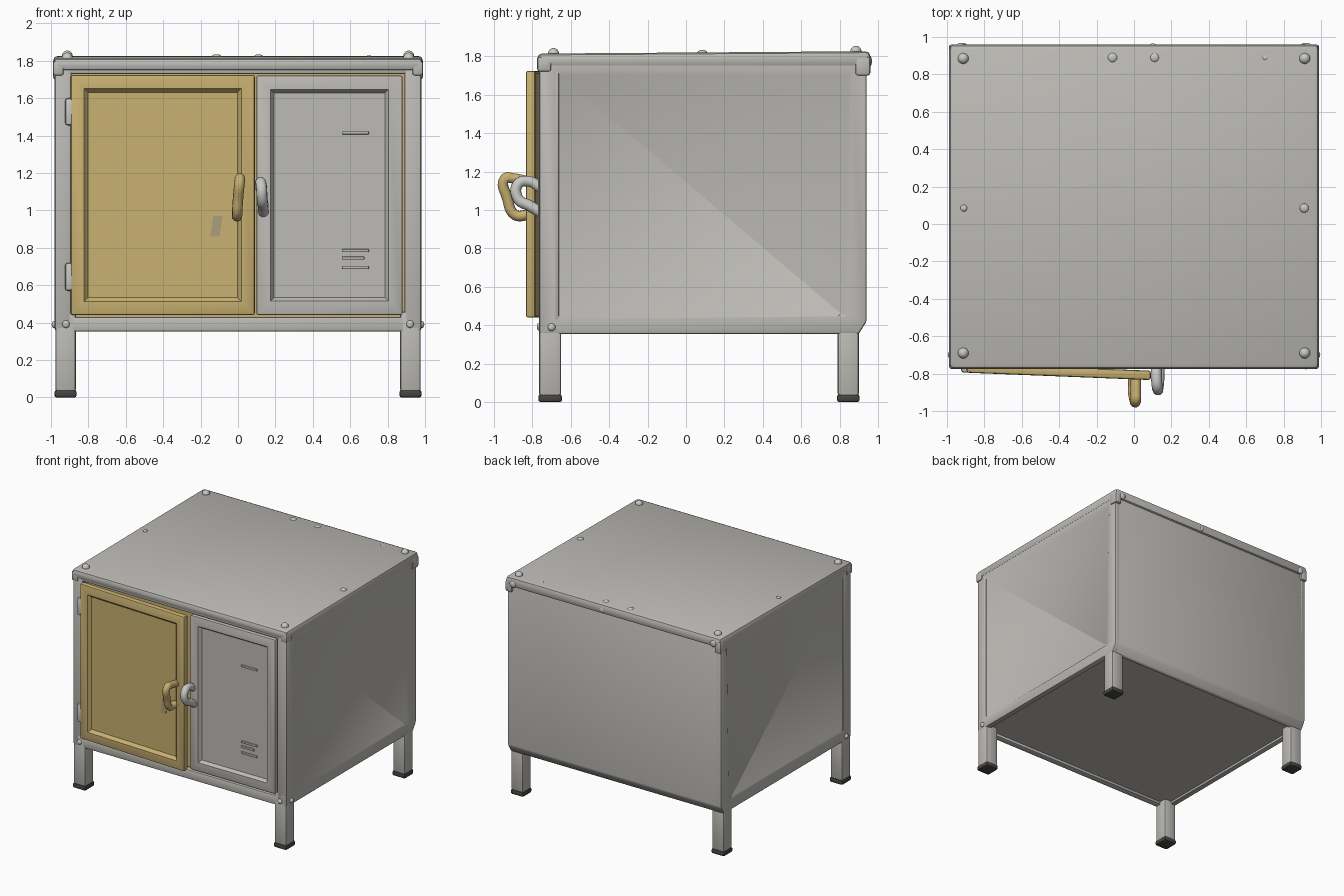
import bpy, bmesh, math
from mathutils import Vector

if "Cube" in bpy.data.objects:
    bpy.data.objects.remove(bpy.data.objects["Cube"])


def material(name, rgb):
    m = bpy.data.materials.new(name)
    m.diffuse_color = (*rgb, 1)
    m.use_nodes = True
    m.node_tree.nodes["Principled BSDF"].inputs["Base Color"].default_value = m.diffuse_color
    return m


GREY = material("warm grey paint", (0.51, 0.50, 0.47))
PALE = material("pale grey metal", (0.58, 0.58, 0.57))
GOLD = material("mustard paint", (0.58, 0.435, 0.165))
CHIP = material("worn paint", (0.40, 0.34, 0.19))
DARK = material("dark rubber", (0.06, 0.058, 0.053))


def finish(name, bm, mat):
    bmesh.ops.recalc_face_normals(bm, faces=bm.faces)
    me = bpy.data.meshes.new(name)
    bm.to_mesh(me)
    bm.free()
    me.materials.append(mat)
    ob = bpy.data.objects.new(name, me)
    bpy.context.collection.objects.link(ob)
    bpy.ops.object.select_all(action='DESELECT')
    ob.select_set(True)
    bpy.context.view_layer.objects.active = ob
    bpy.ops.object.shade_smooth_by_angle(angle=math.radians(40))
    return ob


def bevel_all(bm, width):
    if width:
        bmesh.ops.bevel(bm, geom=bm.edges[:], offset=width, segments=2,
                        profile=0.5, affect='EDGES', clamp_overlap=True)
    bmesh.ops.recalc_face_normals(bm, faces=bm.faces)
    bm.normal_update()


def recess(bm, normal, margin, slope, depth):
    """Sink a panel into the largest face pointing along normal."""
    n = Vector(normal)
    f = max((f for f in bm.faces if f.normal.dot(n) > 0.95), key=lambda f: f.calc_area())
    bmesh.ops.inset_region(bm, faces=[f], thickness=margin, depth=0)
    bmesh.ops.inset_region(bm, faces=[f], thickness=slope, depth=-depth)


def prism(name, yz, x0, x1, mat, bevel=0.01, panel=None):
    """Extrude a side profile (y, z) along x."""
    bm = bmesh.new()
    f = bm.faces.new([bm.verts.new((x0, y, z)) for y, z in yz])
    r = bmesh.ops.extrude_face_region(bm, geom=[f])
    for v in r['geom']:
        if isinstance(v, bmesh.types.BMVert):
            v.co.x = x1
    bevel_all(bm, bevel)
    if panel:
        recess(bm, *panel)
    return finish(name, bm, mat)


def box(name, lo, hi, mat, bevel=0.01, panel=None):
    (x0, y0, z0), (x1, y1, z1) = lo, hi
    return prism(name, [(y0, z0), (y1, z0), (y1, z1), (y0, z1)], x0, x1, mat, bevel, panel)


def rivet(name, loc, r, scale=(1, 1, 1)):
    bm = bmesh.new()
    bmesh.ops.create_uvsphere(bm, u_segments=16, v_segments=10, radius=r)
    for v in bm.verts:
        v.co = Vector([c * s for c, s in zip(v.co, scale)]) + Vector(loc)
    return finish(name, bm, PALE)


def handle(name, pts, r, mat):
    cu = bpy.data.curves.new(name, 'CURVE')
    cu.dimensions = '3D'
    cu.bevel_depth, cu.bevel_resolution, cu.use_fill_caps = r, 3, True
    s = cu.splines.new('BEZIER')
    s.bezier_points.add(len(pts) - 1)
    for p, co in zip(s.bezier_points, pts):
        p.co = co
        p.handle_left_type = p.handle_right_type = 'AUTO'
    s.resolution_u = 6
    cu.materials.append(mat)
    bpy.context.collection.objects.link(bpy.data.objects.new(name, cu))


# Cabinet sides with a shallow pressed panel, lower back corner tucked in
side = [(-0.755, 0.355), (0.90, 0.355), (0.94, 0.42), (0.94, 1.80), (-0.755, 1.80)]
for s, label in ((-1, "left"), (1, "right")):
    prism(label + "_side", side, s * 0.93, s * 0.98, GREY, 0.012,
          ((s, 0, 0), 0.09, 0.03, 0.01))
    # Front post, legs and rubber feet
    box(label + "_front_post", (s * 0.89 if s > 0 else -0.98, -0.765, 0.36),
        (0.98 if s > 0 else -0.89, -0.66, 1.80), GREY, 0.012)
    for y0, y1, where in ((-0.765, -0.65, "front"), (0.79, 0.90, "back")):
        x0, x1 = sorted((s * 0.867, s * 0.977))
        box(f"{label}_{where}_leg", (x0, y0, 0.03), (x1, y1, 0.46), GREY, 0.015)
        box(f"{label}_{where}_foot", (x0 - 0.004, y0 - 0.004, 0.0),
            (x1 + 0.004, y1 + 0.004, 0.04), DARK, 0.012)

# Back, floor, rails and lining
prism("back_panel", [(0.87, 0.355), (0.90, 0.355), (0.94, 0.42), (0.94, 1.80), (0.87, 1.80)],
      -0.975, 0.975, GREY, 0.01)
box("floor", (-0.95, -0.72, 0.375), (0.95, 0.90, 0.40), GREY, 0)
box("bottom_rail", (-0.975, -0.765, 0.352), (0.975, -0.71, 0.43), GREY)
box("top_rail", (-0.97, -0.763, 1.73), (0.97, -0.68, 1.80), GREY)
box("inner_lining", (-0.93, -0.70, 0.40), (0.93, -0.69, 1.76), GOLD, 0)

# Lid with rounded corners, rising slightly to the back
lid = box("lid", (-0.988, -0.775, 1.745), (0.988, 0.96, 1.815), GREY, 0.025)
for v in lid.data.vertices:
    if v.co.z > 1.77:
        v.co.z += 0.012 * (v.co.y + 0.77) / 1.73

# Left door, hinged slightly open
door = box("left_door", (-0.895, -0.795, 0.44), (0.09, -0.745, 1.725), GOLD, 0.012,
           ((0, -1, 0), 0.085, 0.03, 0.025))
for v in door.data.vertices:
    v.co.y -= 0.04 * (v.co.x + 0.895)
chip = prism("paint_chip", [(-0.774, 0.86), (-0.769, 0.86), (-0.769, 0.97), (-0.774, 0.97)],
             -0.14, -0.09, CHIP, 0)
for v in chip.data.vertices:
    v.co.y -= 0.04 * (v.co.x + 0.895)
    v.co.x += 0.15 * (v.co.z - 0.915)

# Right door with vent slits
box("right_door", (0.098, -0.77, 0.44), (0.88, -0.71, 1.722), GREY, 0.012,
    ((0, -1, 0), 0.09, 0.025, 0.025))
for i, z in enumerate((1.415, 0.785, 0.745, 0.695)):
    w = 0.12 if i == 2 else 0.145
    box(f"vent_slit_{i + 1}", (0.555, -0.758, z - 0.008), (0.555 + w, -0.735, z + 0.008), GREY, 0.004)

# Loop handles
handle("left_door_handle", [(0.01, -0.82, 1.15), (0.01, -0.90, 1.165), (0.01, -0.942, 1.165),
       (0.0, -0.93, 1.06), (-0.005, -0.89, 0.975), (-0.005, -0.82, 0.975)], 0.028, GOLD)
handle("right_door_handle", [(0.12, -0.76, 1.12), (0.12, -0.82, 1.15), (0.125, -0.875, 1.135),
       (0.13, -0.875, 1.06), (0.135, -0.81, 1.02), (0.135, -0.76, 0.99)], 0.029, PALE)

# Hinges
for z0, z1, label in ((0.57, 0.72, "lower"), (1.455, 1.60, "upper")):
    box(label + "_hinge", (-0.925, -0.795, z0), (-0.88, -0.75, z1), PALE, 0.015)

# Rivets on the lid
for x in (-0.913, 0.913):
    for y, z in ((0.885, 1.826), (-0.69, 1.815)):
        rivet("lid_corner_rivet", (x, y, z), 0.029)
for x, y, r in ((-0.115, 0.89, 0.026), (0.11, 0.89, 0.025), (0.91, 0.085, 0.024),
                (-0.91, 0.085, 0.018), (0.70, 0.89, 0.015)):
    rivet("lid_small_rivet", (x, y, 1.822), r, (1, 1, 0.5))

# Rivets on front, sides and back
for s in (-1, 1):
    rivet("front_lower_rivet", (s * 0.92, -0.765, 0.392), 0.02, (1, 0.6, 1))
    rivet("side_lower_rivet", (s * 0.98, -0.70, 0.39), 0.02, (0.8, 1, 1))
    rivet("back_upper_rivet", (s * 0.92, 0.955, 1.775), 0.028, (1, 0.5, 1))
rivet("back_middle_rivet", (0.1, 0.955, 1.78), 0.02, (1, 0.5, 1))
# Rounded brackets below the lid corners
for s, label in ((-1, "left"), (1, "right")):
    x0, x1 = sorted((s * 0.93, s * 0.99))
    box(label + "_front_bracket", (x0, -0.775, 1.72), (x1, -0.70, 1.80), GREY, 0.015)
    box(label + "_back_bracket", (x0, 0.88, 1.70), (x1, 0.96, 1.80), GREY, 0.015)
